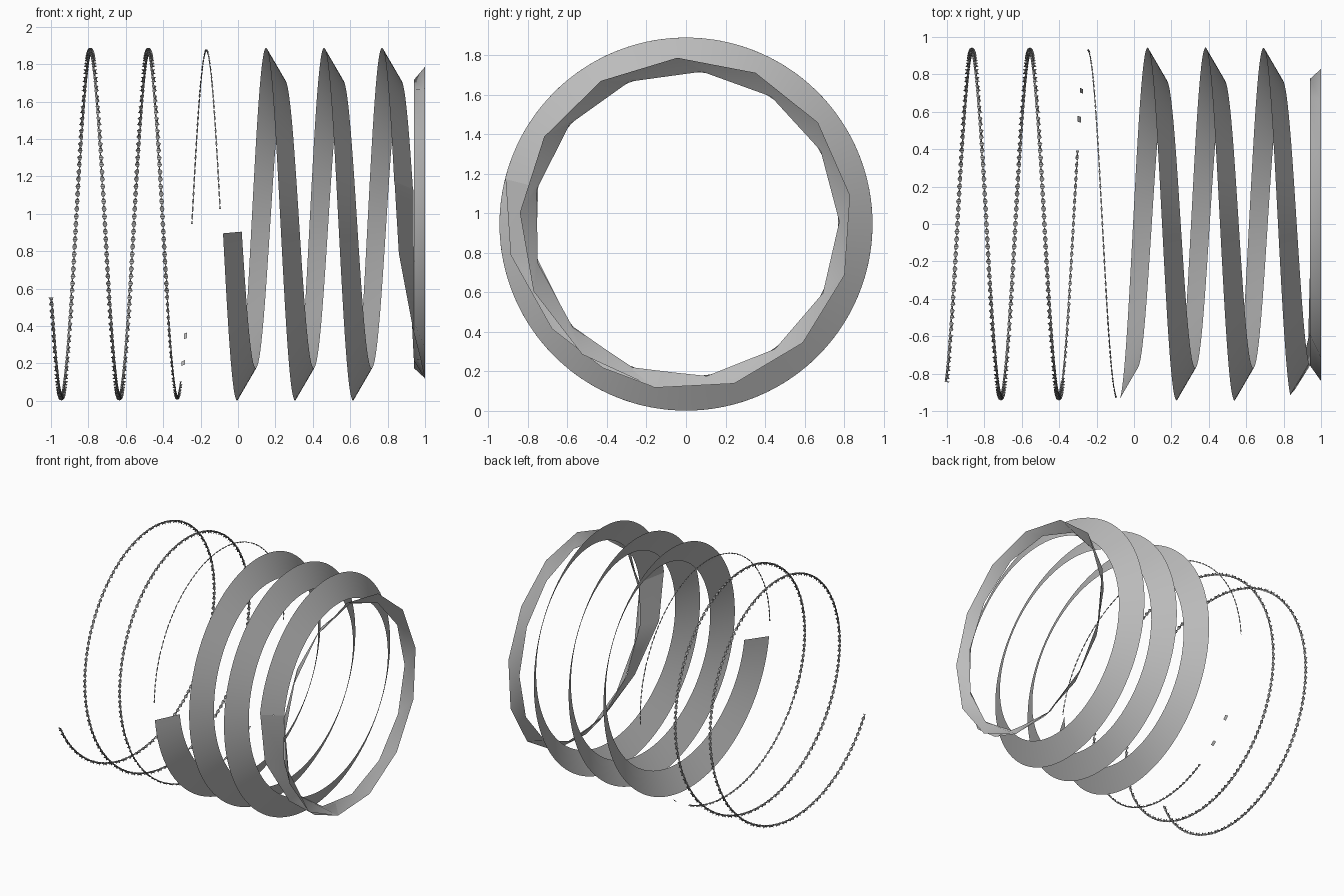
import bpy
import bmesh
from math import sin, cos, radians, pi

old = bpy.data.objects.get("Cube")
if old:
    bpy.data.objects.remove(old, do_unlink=True)

CENTRE_Z = 0.945
PITCH = 0.31

grey = bpy.data.materials.new("steel_grey")
grey.use_nodes = True
tone = (0.5, 0.5, 0.5, 1)
grey.diffuse_color = tone
grey.node_tree.nodes["Principled BSDF"].inputs["Base Color"].default_value = tone


def around(x, r, deg):
    """Point at a radius and angle about the coil axis."""
    a = radians(deg)
    return (x, r * cos(a), CENTRE_Z + r * sin(a))


def strip(name, left, right, smooth=True, closed=False):
    """Sheet stretched between two edges of (x, radius, angle) points."""
    bm = bmesh.new()
    a = [bm.verts.new(around(*p)) for p in left]
    b = [bm.verts.new(around(*p)) for p in right]
    n = len(a)
    for i in range(n if closed else n - 1):
        j = (i + 1) % n
        bm.faces.new((a[i], b[i], b[j], a[j]))
    mesh = bpy.data.meshes.new(name)
    bm.to_mesh(mesh)
    bm.free()
    mesh.materials.append(grey)
    obj = bpy.data.objects.new(name, mesh)
    bpy.context.collection.objects.link(obj)
    if smooth:
        bpy.ops.object.select_all(action="DESELECT")
        obj.select_set(True)
        bpy.context.view_layer.objects.active = obj
        bpy.ops.object.shade_smooth_by_angle(angle=radians(40))
    return obj


# Wide conical ribbon, nearly three turns
START, END, STEPS = 183, 166 + 3 * 360, 300
outer, inner = [], []
for i in range(STEPS + 1):
    deg = START + (END - START) * i / STEPS
    x = -0.08 + PITCH * (deg - START) / 360
    outer.append((x, 0.943, deg))
    inner.append((x + 0.1, 0.77, deg))
strip("coil_ribbon", outer, inner)

# Faceted run-out joining the ribbon to the end ring
strip("ribbon_run_out",
      [(0.837, 0.94, 166), (0.86, 0.9, 190), (0.93, 0.86, 218), (0.98, 0.84, 240), (1, 0.84, 259)],
      [(0.937, 0.77, 166), (0.94, 0.775, 192), (0.94, 0.775, 221), (0.94, 0.775, 249), (0.94, 0.775, 277)])

# Flared end ring with thirteen sides
SIDES = 13
strip("end_ring",
      [(0.94, 0.775, 84 + 360 * i / SIDES) for i in range(SIDES)],
      [(1.0, 0.842, 93 + 360 * i / SIDES) for i in range(SIDES)], closed=True)


# Thin twisted wire tape, thinner towards the ribbon
def twisted_wire(name, first, last, half_width, twists=72, samples=8):
    """Narrow tape twisted about a helical path."""
    count = int((last - first) / 360 * twists * samples)
    a, b = [], []
    for i in range(count + 1):
        deg = first + (last - first) * i / count
        x = -1 + PITCH * (deg - 205) / 360
        t = 2 * pi * i / samples
        dx, dr = half_width * cos(t), half_width * sin(t)
        a.append((x + dx, 0.93 + dr, deg))
        b.append((x - dx, 0.93 - dr, deg))
    strip(name, a, b, smooth=False)


twisted_wire("wire_coil", 205, 205 + 720, 0.013)
twisted_wire("wire_coil_thinning", 925, 1015, 0.009)
twisted_wire("wire_coil_thin", 1080, 1255, 0.005)

# Two loose flakes in the gap of the wire
for k, deg in enumerate((1027, 1040)):
    x = -1 + PITCH * (deg - 205) / 360
    strip("wire_flake_%d" % (k + 1),
          [(x - 0.009, 0.935, deg - 1.2), (x - 0.009, 0.935, deg + 1.2)],
          [(x + 0.009, 0.925, deg - 1.2), (x + 0.009, 0.925, deg + 1.2)], smooth=False)
